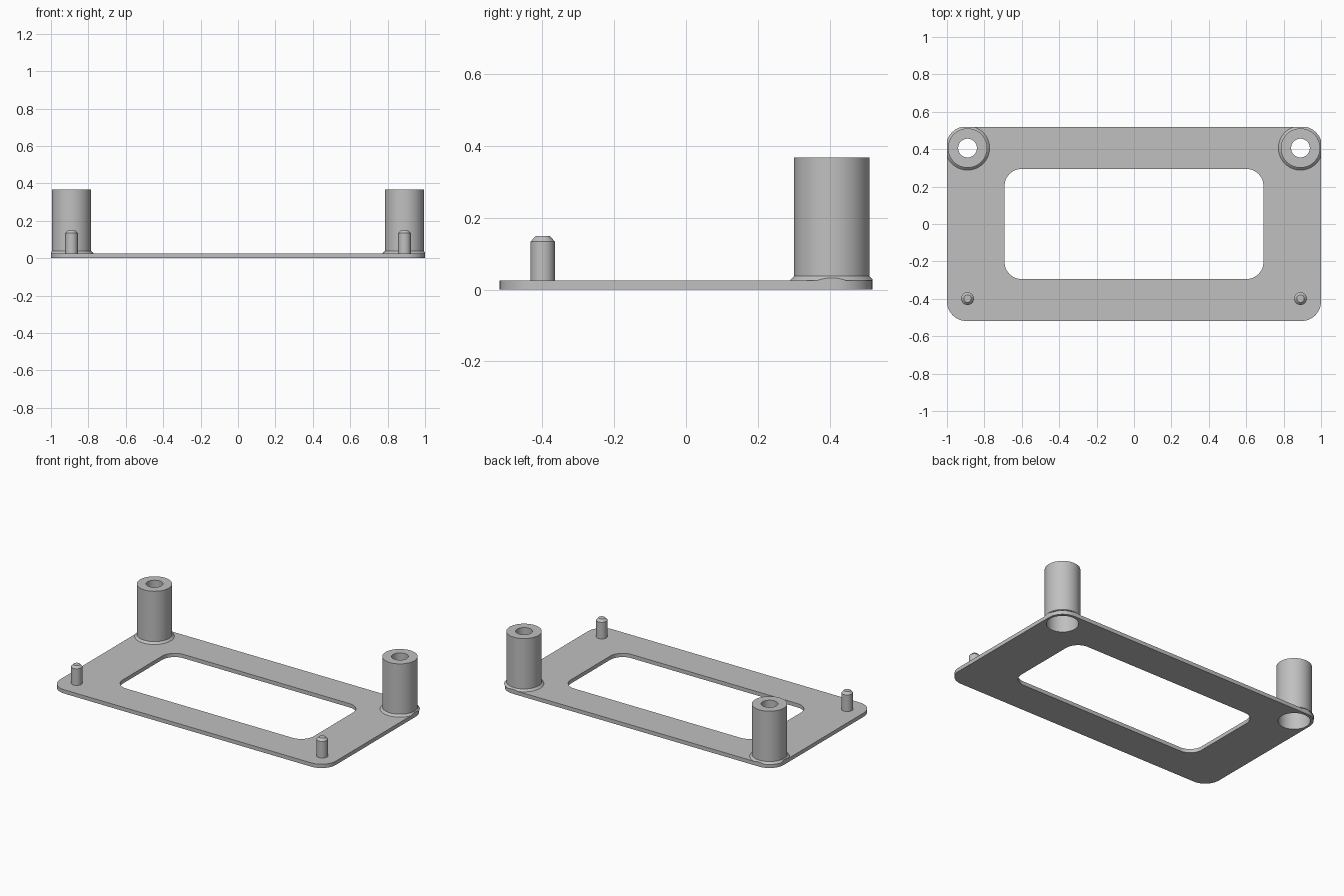
import bpy, bmesh, math
from mathutils import Vector

if "Cube" in bpy.data.objects:
    bpy.data.objects.remove(bpy.data.objects["Cube"], do_unlink=True)

grey = bpy.data.materials.new("plain grey")
grey.use_nodes = True
COLOUR = (0.53, 0.53, 0.53, 1)
grey.diffuse_color = COLOUR
grey.node_tree.nodes["Principled BSDF"].inputs["Base Color"].default_value = COLOUR

HALF_X, HALF_Y, THICK = 1.0, 0.519, 0.025
POST_X, POST_Y, BORE = 0.89, 0.406, 0.095
PEG_Y = -0.399


def finish(bm, name):
    bmesh.ops.recalc_face_normals(bm, faces=bm.faces)
    mesh = bpy.data.meshes.new(name)
    bm.to_mesh(mesh)
    bm.free()
    mesh.materials.append(grey)
    obj = bpy.data.objects.new(name, mesh)
    bpy.context.collection.objects.link(obj)
    bpy.ops.object.select_all(action='DESELECT')
    obj.select_set(True)
    bpy.context.view_layer.objects.active = obj
    bpy.ops.object.shade_smooth_by_angle(angle=math.radians(30))


def arc(cx, cy, r, start, sweep, n):
    return [(cx + r * math.cos(start + sweep * i / n),
             cy + r * math.sin(start + sweep * i / n)) for i in range(n + 1)]


def rounded_rect(hx, hy, r):
    pts = []
    for k, (sx, sy) in enumerate([(1, 1), (-1, 1), (-1, -1), (1, -1)]):
        pts += arc(sx * (hx - r), sy * (hy - r), r, k * math.pi / 2, math.pi / 2, 12)
    return pts


def lathe(profile, x, y, n=64):
    """Spin a closed (radius, height) profile about a vertical axis."""
    bm = bmesh.new()
    verts = [bm.verts.new((x + r, y, z)) for r, z in profile]
    edges = [bm.edges.new((a, b)) for a, b in zip(verts, verts[1:])]
    if profile[0][0] > 0:
        edges.append(bm.edges.new((verts[-1], verts[0])))
    bmesh.ops.spin(bm, geom=verts + edges, cent=(x, y, 0), axis=(0, 0, 1),
                   angle=math.tau, steps=n)
    bmesh.ops.remove_doubles(bm, verts=bm.verts, dist=0.0001)
    return bm


# Flat frame with a window and two screw bores
bm = bmesh.new()
loops = [rounded_rect(HALF_X, HALF_Y, 0.105), rounded_rect(0.692, 0.294, 0.09)]
loops += [arc(s * POST_X, POST_Y, BORE, 0, math.tau, 64)[:-1] for s in (-1, 1)]
edges = []
for loop in loops:
    vs = [bm.verts.new((px, py, 0)) for px, py in loop]
    edges += [bm.edges.new((vs[i - 1], vs[i])) for i in range(len(vs))]
bmesh.ops.triangle_fill(bm, edges=edges, use_beauty=True)
ext = bmesh.ops.extrude_face_region(bm, geom=bm.faces[:])
bmesh.ops.translate(bm, vec=(0, 0, THICK),
                    verts=[g for g in ext["geom"] if isinstance(g, bmesh.types.BMVert)])
finish(bm, "base_frame")

for side, s in (("left", 1), ("right", -1)):
    # Tall hollow post with a narrow mouth at the top
    post = [(0.105, THICK), (0.105, 0.368), (0.05, 0.368),
            (0.05, 0.29), (BORE, 0.29), (BORE, THICK)]
    finish(lathe(post, s * POST_X, POST_Y), side + "_post")

    # Sloped collar, trimmed flush with the frame edges
    collar = [(0.118, THICK), (0.105, 0.038), (0.1, 0.038), (0.1, THICK)]
    bm = lathe(collar, s * POST_X, POST_Y)
    for co, no in ((Vector((s * HALF_X, 0, 0)), Vector((s, 0, 0))),
                   (Vector((0, HALF_Y, 0)), Vector((0, 1, 0)))):
        cut = bmesh.ops.bisect_plane(bm, geom=bm.verts[:] + bm.edges[:] + bm.faces[:],
                                     plane_co=co, plane_no=no, clear_outer=True)
        rim = [g for g in cut["geom_cut"] if isinstance(g, bmesh.types.BMEdge)]
        bmesh.ops.holes_fill(bm, edges=rim, sides=0)
    finish(bm, side + "_collar")

    # Locating peg with a chamfered tip
    peg = [(0, THICK), (0.034, THICK), (0.034, 0.134), (0.02, 0.149), (0, 0.149)]
    finish(lathe(peg, s * POST_X, PEG_Y, 32), side + "_peg")
